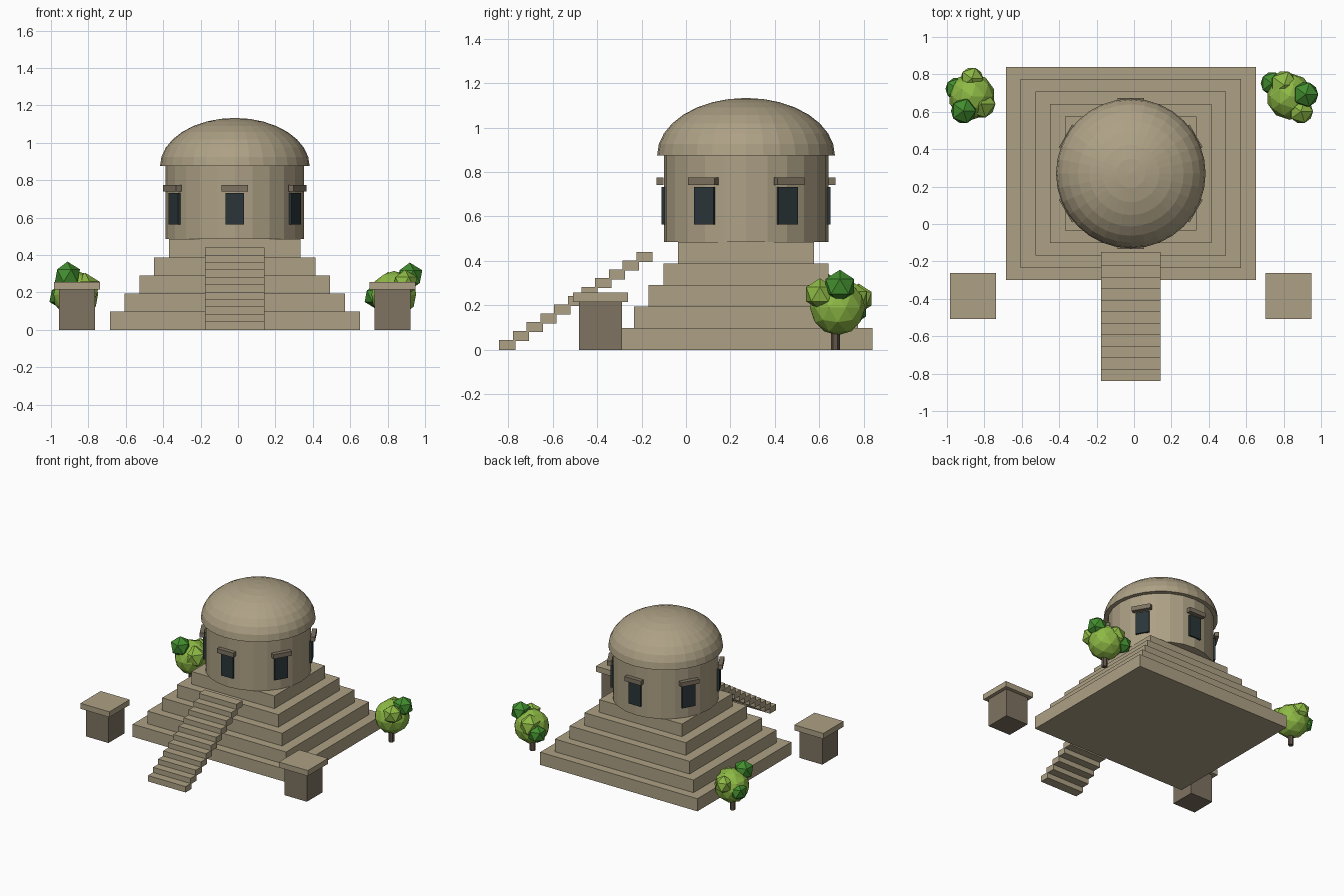
import bpy, bmesh
from math import cos, sin, radians
from mathutils import Matrix, Vector

old = bpy.data.objects.get("Cube")
if old:
    bpy.data.objects.remove(old, do_unlink=True)


def material(name, rgb):
    m = bpy.data.materials.new(name)
    m.use_nodes = True
    color = (*rgb, 1)
    m.diffuse_color = color
    m.node_tree.nodes["Principled BSDF"].inputs["Base Color"].default_value = color
    return m


STONE = material("sandstone", (0.42, 0.355, 0.235))
DARK = material("dark_stone", (0.21, 0.172, 0.12))
GLASS = material("dark_window", (0.024, 0.036, 0.04))
LEAF = material("light_leaf", (0.27, 0.49, 0.06))
DEEP = material("deep_leaf", (0.055, 0.27, 0.028))
BARK = material("bark", (0.12, 0.09, 0.065))

CX, CY = -0.017, 0.27  # axis of the temple


def finish(bm, name, mat):
    mesh = bpy.data.meshes.new(name)
    bm.to_mesh(mesh)
    bm.free()
    mesh.materials.append(mat)
    ob = bpy.data.objects.new(name, mesh)
    bpy.context.scene.collection.objects.link(ob)
    return ob


def box(name, mat, center, size, turn=0):
    bm = bmesh.new()
    xf = (Matrix.Translation(center) @ Matrix.Rotation(turn, 4, "Z")
          @ Matrix.Diagonal((*size, 1)))
    bmesh.ops.create_cube(bm, size=1, matrix=xf)
    return finish(bm, name, mat)


def cylinder(name, mat, x, y, z0, z1, r, sides):
    bm = bmesh.new()
    bmesh.ops.create_cone(bm, cap_ends=True, segments=sides, radius1=r, radius2=r,
                          depth=z1 - z0,
                          matrix=Matrix.Translation((x, y, (z0 + z1) / 2)))
    return finish(bm, name, mat)


def blob(name, mat, center, r, detail):
    bm = bmesh.new()
    bmesh.ops.create_icosphere(bm, subdivisions=detail, radius=r,
                               matrix=Matrix.Translation(center))
    return finish(bm, name, mat)


# Stepped platform
TIER = 0.097
for i in range(5):
    box(f"platform_tier_{i + 1}", STONE, (CX, CY, TIER * (i + 0.5)),
        (1.336 - 0.158 * i, 1.14 - 0.132 * i, TIER))

# Free-standing staircase
for i in range(11):
    box(f"stair_step_{i + 1}", STONE, (CX, -0.804 + 0.0617 * i, 0.0225 + 0.0396 * i),
        (0.32, 0.073, 0.045))

# Round hall
cylinder("round_hall", STONE, CX, CY, TIER * 5, 0.885, 0.37, 24)

# Dome: upper half of a flattened sphere, closed underneath
bm = bmesh.new()
bmesh.ops.create_uvsphere(bm, u_segments=32, v_segments=16, radius=1)
bmesh.ops.delete(bm, geom=[v for v in bm.verts if v.co.z < -0.01], context="VERTS")
bmesh.ops.holes_fill(bm, edges=[e for e in bm.edges if e.is_boundary], sides=0)
bmesh.ops.recalc_face_normals(bm, faces=bm.faces)
bmesh.ops.transform(bm, verts=bm.verts,
                    matrix=Matrix.Translation((CX, CY, 0.875))
                    @ Matrix.Diagonal((0.4, 0.4, 0.258, 1)))
finish(bm, "dome", STONE)

# Six windows with lintels around the hall
for i in range(6):
    a = radians(60 * i - 90)
    out = Vector((cos(a), sin(a), 0))
    axis = Vector((CX, CY, 0))
    box(f"window_{i + 1}", GLASS, axis + out * 0.37 + Vector((0, 0, 0.648)),
        (0.02, 0.1, 0.168), a)
    box(f"window_lintel_{i + 1}", DARK, axis + out * 0.387 + Vector((0, 0, 0.758)),
        (0.032, 0.14, 0.034), a)

# Pedestals beside the stairs
for side, s in (("left", 1), ("right", -1)):
    x = CX + s * 0.843
    box(f"pedestal_body_{side}", DARK, (x, -0.385, 0.1075), (0.192, 0.192, 0.215))
    box(f"pedestal_cap_{side}", STONE, (x, -0.385, 0.236), (0.246, 0.246, 0.042))

# Trees at the back corners: trunk, main crown and small leaf clumps
CLUMPS = {
    "left": [(DEEP, 0.085, 0.01, 0.285, 0.075), (DEEP, -0.095, 0.07, 0.18, 0.068),
             (LEAF, 0.06, -0.08, 0.25, 0.072), (LEAF, -0.03, 0.06, 0.225, 0.085)],
    "right": [(DEEP, -0.045, -0.078, 0.29, 0.075), (DEEP, -0.08, 0.04, 0.18, 0.068),
              (LEAF, 0.0, 0.095, 0.23, 0.068), (LEAF, 0.05, -0.04, 0.22, 0.085)],
}
for side, s in (("left", 1), ("right", -1)):
    x, y = CX + s * 0.85, 0.682
    cylinder(f"tree_trunk_{side}", BARK, x, y - 0.01, 0, 0.13, 0.02, 6)
    blob(f"tree_crown_{side}", LEAF, (x, y, 0.19), 0.125, 2)
    for i, (mat, dx, dy, z, r) in enumerate(CLUMPS[side]):
        blob(f"leaf_clump_{side}_{i + 1}", mat, (x + dx, y + dy, z), r, 1)
